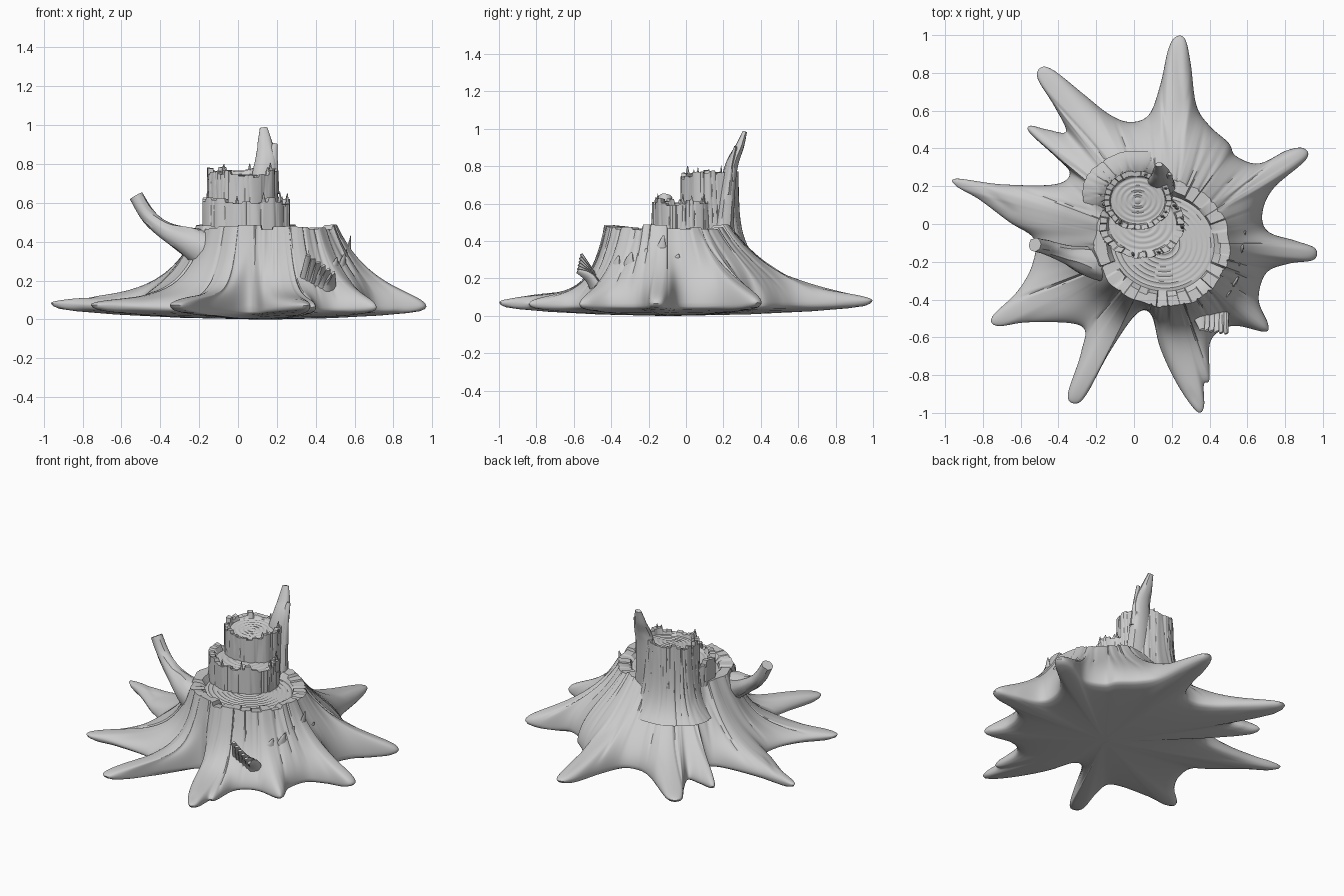
import bpy, bmesh, math, random
from mathutils import Vector, noise

if "Cube" in bpy.data.objects:
    bpy.data.objects.remove(bpy.data.objects["Cube"])
random.seed(4)
TAU = 2 * math.pi


def loft(name, rings, angle=42):
    """Skin a list of equal-length closed rings and cap both ends."""
    bm = bmesh.new()
    vs = [[bm.verts.new(p) for p in ring] for ring in rings]
    n = len(vs[0])
    for a, b in zip(vs, vs[1:]):
        for i in range(n):
            j = (i + 1) % n
            bm.faces.new((a[i], a[j], b[j], b[i]))
    bm.faces.new(vs[0][::-1])
    bm.faces.new(vs[-1])
    bmesh.ops.recalc_face_normals(bm, faces=bm.faces)
    me = bpy.data.meshes.new(name)
    bm.to_mesh(me)
    bm.free()
    ob = bpy.data.objects.new(name, me)
    bpy.context.collection.objects.link(ob)
    bpy.ops.object.select_all(action='DESELECT')
    ob.select_set(True)
    bpy.context.view_layer.objects.active = ob
    bpy.ops.object.shade_smooth_by_angle(angle=math.radians(angle))
    return ob


def grain(th, h, seed=0):
    """Bark relief running along the grain: soft ridges plus thin cracks."""
    c, s = math.cos(th), math.sin(th)
    soft = noise.noise((c * 4 + seed, s * 4, h * 0.8))
    crack = abs(noise.noise((c * 5 + seed, s * 5 + 5, h * 1.2)))
    return 0.02 * soft - 0.011 * max(0, 1 - crack * 9)


def catmull(pts, steps):
    out, n = [], len(pts)
    for i in range(n):
        p0, p1, p2, p3 = (Vector(pts[(i + k) % n]) for k in (-1, 0, 1, 2))
        for k in range(steps):
            t = k / steps
            out.append(0.5 * (2 * p1 + (p2 - p0) * t + (2 * p0 - 5 * p1 + 4 * p2 - p3) * t * t
                              + (3 * p1 - p0 - 3 * p2 + p3) * t ** 3))
    return out


def blocks(n, low, high):
    """Stepped random heights for a broken rim."""
    hs = [random.uniform(low, high) for _ in range(n)]
    return lambda th: hs[int((th % TAU) / TAU * n) % n]


# Footprint of the spreading roots, counter-clockwise from the right
outline = [(.95, -.19), (.96, -.13), (.86, -.09), (.71, -.04), (.68, .06), (.74, .19), (.91, .34),
           (.90, .40), (.81, .39), (.66, .32), (.54, .36), (.50, .43), (.40, .52), (.33, .63),
           (.30, .85), (.27, .98), (.22, .99), (.18, .92), (.14, .74), (.08, .58), (-.02, .54),
           (-.13, .58), (-.27, .69), (-.42, .81), (-.49, .83), (-.51, .77), (-.42, .62),
           (-.36, .49), (-.46, .50), (-.55, .52), (-.55, .48), (-.42, .36), (-.34, .27),
           (-.42, .21), (-.70, .21), (-.94, .24), (-.94, .20), (-.82, .13), (-.66, .01),
           (-.53, -.08), (-.54, -.22), (-.62, -.36), (-.75, -.49), (-.72, -.54), (-.55, -.52),
           (-.28, -.54), (-.28, -.68), (-.35, -.90), (-.31, -.95), (-.25, -.90), (-.13, -.68),
           (.01, -.48), (.09, -.48), (.14, -.66), (.23, -.85), (.33, -.99), (.37, -.97),
           (.37, -.85), (.40, -.82), (.40, -.64), (.46, -.56), (.55, -.54), (.69, -.57),
           (.71, -.53), (.66, -.40), (.70, -.26), (.82, -.21)]
C = Vector((.15, -.10))
edge = [p - C for p in catmull(outline, 9)]
polar = [(math.atan2(p.y, p.x), p.length) for p in edge]
rim_h = blocks(34, .46, .49)
rim_cut = blocks(34, .045, .08)


def rim_r(th):
    return .35 + .012 * math.sin(2 * th + 2.2)


def ring(fn):
    out = []
    for th, R in polar:
        r, z = fn(th, R)
        out.append((C.x + r * math.cos(th), C.y + r * math.sin(th), z))
    return out


def foot(R):
    return .02 + .055 * R


def flank(s):
    def fn(th, R):
        r0 = rim_r(th)
        r = r0 + (max(R, r0 + .03) - r0) * s
        fall = .15 + .085 * math.sin(th) + .02 * math.cos(th)
        # roots carry a raised ridge, the webs between them sink
        fall *= .8 + .28 * min(1, (R - r0) / .5)
        base = .13 - .02 * s
        top = base + (rim_h(th) - base) * math.exp(-(r - r0) / fall)
        z = foot(R) + (top - foot(R)) * math.sqrt(max(0, 1 - s ** 4))
        g = grain(th, r) * (1 - s ** 3)
        steep = math.exp(-(r - r0) / .12)
        return r + g * steep, z + g * (1 - steep)
    return fn


# Stump and roots: underside, flank, broken rim, growth-ring cut
rings = [ring(lambda th, R, k=k, d=d: (R * k, foot(R) * d))
         for k, d in ((.05, 0), (.4, .1), (.7, .3), (.88, .5), (.96, .65), (.99, .82))]
rings += [ring(flank(1 - (1 - u / 26) ** 1.7)) for u in range(26, -1, -1)]
rings.append(ring(lambda th, R: (rim_r(th) - rim_cut(th), rim_h(th) - .003)))
for k in range(30):
    q = 1 - k / 30
    rings.append(ring(lambda th, R, q=q: ((rim_r(th) - .085) * q,
                 .445 + .0025 * math.sin(q * 62 + noise.noise((math.cos(th), math.sin(th), q))))))
loft("stump_and_roots", rings)


def tier(name, c, rx, ry, z0, low, high, flare, drop, seed, tilt):
    """A taller broken trunk section with a jagged rim and ringed top."""
    n = 220
    step = blocks(30, low, high)

    def top(th):
        return step(th) + tilt * (math.sin(th) - 1)

    def make(fr, fz):
        pts = []
        for i in range(n):
            th = TAU * i / n
            k, z = fr(th), fz(th)
            pts.append((c[0] + rx * k * math.cos(th), c[1] + ry * k * math.sin(th), z))
        return pts

    rs = []
    for u in range(19):
        t = u / 18

        def fz(th, t=t):
            return z0 + (top(th) - z0) * t

        def fr(th, t=t):
            z = fz(th)
            back = min(1, max(0, .5 + .9 * math.sin(th - .45)))
            return 1 + flare * back * math.exp(-(z - .35) / .1) + 2.5 * grain(th, z, seed)
        rs.append(make(fr, fz))
    rs.append(make(lambda th: .84 + 2 * grain(th, high, seed), lambda th: top(th) - .004))
    for k in range(20):
        q = .8 * (1 - k / 20)
        rs.append(make(lambda th, q=q: q, lambda th, q=q: low - drop + tilt * (q * math.sin(th) - 1)
                       + .0025 * math.sin(q * 40)))
    loft(name, rs)


tier("middle_trunk_step", (.045, .0), .225, .18, .36, .59, .63, 0, .005, 3, 0)
tier("upper_trunk", (.02, .125), .18, .155, .3, .765, .80, .42, .015, 8, .018)


def limb(name, path, flat=1.0, seed=0, sides=20):
    """A tapering limb along (x, y, z, radius) points."""
    sm, m = [], len(path)
    for i in range(m - 1):
        p = [Vector(path[min(max(i + k, 0), m - 1)]) for k in (-1, 0, 1, 2)]
        for k in range(6):
            t = k / 6
            sm.append(.5 * (2 * p[1] + (p[2] - p[0]) * t
                            + (2 * p[0] - 5 * p[1] + 4 * p[2] - p[3]) * t * t
                            + (3 * p[1] - p[0] - 3 * p[2] + p[3]) * t ** 3))
    sm.append(Vector(path[-1]))
    rs = []
    for i, q in enumerate(sm):
        a, b = sm[max(i - 1, 0)], sm[min(i + 1, len(sm) - 1)]
        d = Vector((b - a)[:3]).normalized()
        out = Vector((q[0] - C.x, q[1] - C.y, 0.001))
        side = d.cross(out).normalized()
        up = side.cross(d)
        rs.append([Vector(q[:3]) + (side * math.cos(w) + up * math.sin(w) * flat)
                   * (q[3] * (1 + 6 * grain(w, i * .05, seed)))
                   for w in (TAU * k / sides for k in range(sides))])
    loft(name, rs)


# Broken side branch and the tall splinter at the back
limb("side_branch", [(-.10, -.20, .32, .12), (-.23, -.20, .39, .085), (-.36, -.16, .45, .05),
                     (-.46, -.125, .53, .04), (-.525, -.11, .635, .037)], seed=2)
limb("back_splinter", [(.13, .19, .40, .10), (.135, .225, .70, .068), (.145, .25, .82, .055),
                       (.14, .285, .90, .04), (.132, .315, .985, .02)], .6, 5)
limb("small_splinter", [(.165, .22, .65, .05), (.175, .24, .8, .03), (.19, .265, .905, .012)], .6, 6)

# Torn bark slivers standing off the right side
for i, (x, y, z, h) in enumerate([(.56, -.13, .26, .17), (.54, -.22, .24, .12), (.53, -.30, .24, .10),
                                  (.49, -.37, .22, .10), (.57, -.05, .24, .09)]):
    limb(f"bark_sliver_{i}", [(x - .03, y, z - .1, .06), (x, y, z, .045),
                              (x + .01, y, z + h * .55, .028), (x + .02, y + .01, z + h, .005)], .4, i, 10)

# Snapped root stub at front right, a fan of splinters
for i in range(6):
    t = i / 5
    x, y = .33 + .13 * t, -.44 - .02 * t
    limb(f"stub_splinter_{i}", [(x, y, .10, .05), (x + .015, y - .05, .2, .036),
                                (x + .03, y - .12, .33 - .09 * t, .014)], .5, i + 9, 10)

# Thin splinters along the broken edges
for i in range(18):
    a = random.uniform(-1.9, .9)
    cx, cy, rx, ry, z = [(.045, .0, .21, .165, .6), (.02, .125, .165, .14, .75)][i % 2]
    if i % 2:
        a = random.uniform(0, TAU)
    x, y = cx + rx * math.cos(a), cy + ry * math.sin(a)
    limb(f"edge_splinter_{i}", [(x, y, z - .04, .016), (x, y, z, .013),
                                (x, y, z + random.uniform(.03, .055), .002)], .6, i, 6)
